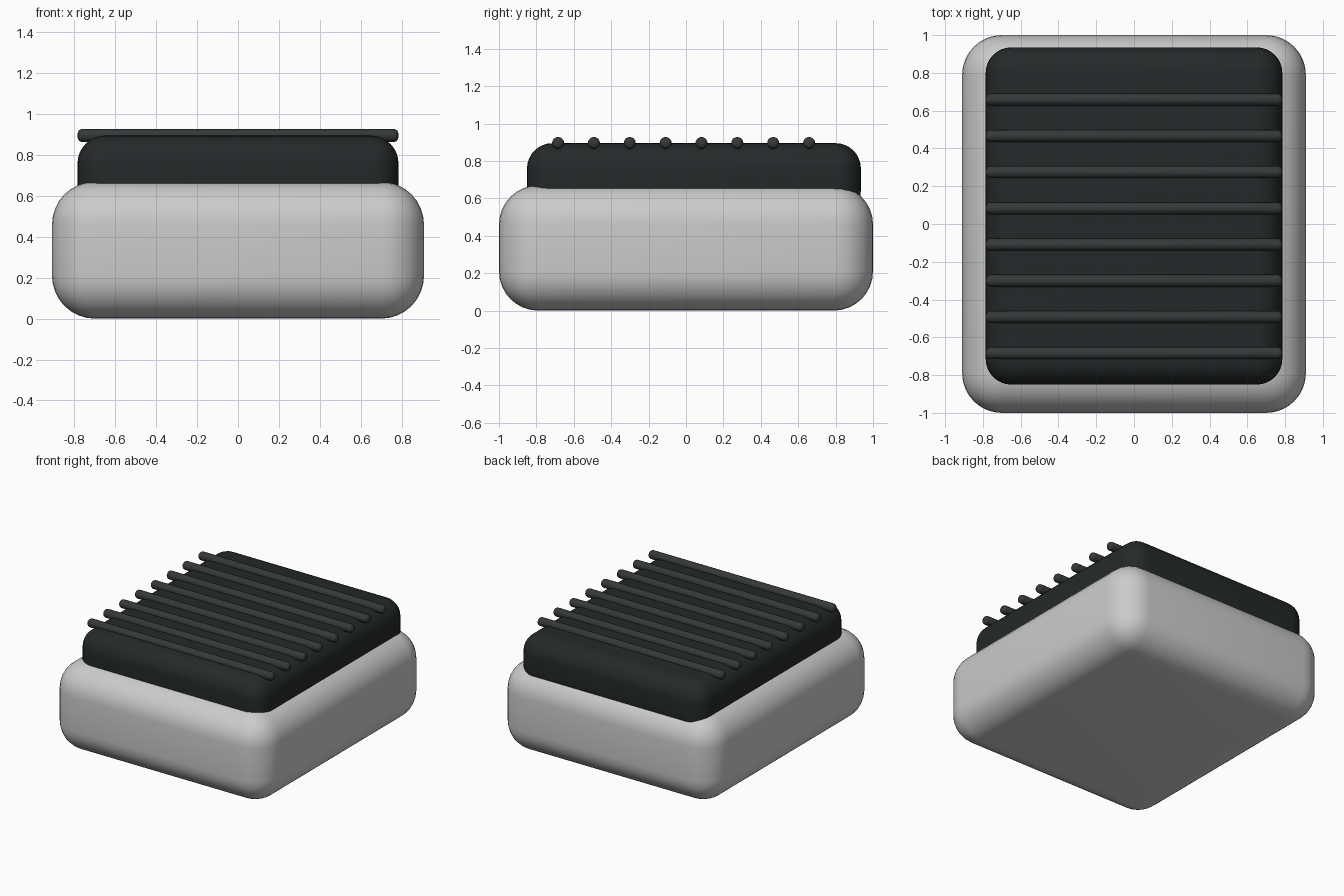
import bpy, math

if "Cube" in bpy.data.objects:
    bpy.data.objects.remove(bpy.data.objects["Cube"])


def material(name, rgb):
    m = bpy.data.materials.new(name)
    m.diffuse_color = (*rgb, 1)
    m.use_nodes = True
    m.node_tree.nodes["Principled BSDF"].inputs["Base Color"].default_value = m.diffuse_color
    return m


def finish(ob, name, radius, segments, mat=None):
    """Round the edges, shade smooth and colour a part."""
    ob.name = name
    bpy.ops.object.transform_apply(location=False, rotation=True, scale=True)
    bev = ob.modifiers.new("round", 'BEVEL')
    bev.width = radius
    bev.segments = segments
    bev.limit_method = 'ANGLE'
    bev.angle_limit = math.radians(40)
    bpy.ops.object.modifier_apply(modifier=bev.name)
    bpy.ops.object.shade_smooth_by_angle(angle=math.radians(40))
    if mat:
        ob.data.materials.append(mat)


def rounded_box(name, lo, hi, radius, segments, mat=None):
    bpy.ops.mesh.primitive_cube_add(size=1, location=[(a + b) / 2 for a, b in zip(lo, hi)])
    ob = bpy.context.object
    ob.scale = [b - a for a, b in zip(lo, hi)]
    finish(ob, name, radius, segments, mat)


dark = material("dark_rubber", (0.018, 0.022, 0.022))
ridge = material("ridge_rubber", (0.036, 0.04, 0.042))

# Grey base block
rounded_box("base", (-0.91, -1, 0), (0.91, 1, 0.67), 0.21, 8)

# Dark pad sunk into the top, set slightly towards the back
rounded_box("pad", (-0.785, -0.85, 0.51), (0.785, 0.935, 0.895), 0.135, 8, dark)

# Eight grip ridges across the pad
for i in range(8):
    bpy.ops.mesh.primitive_cylinder_add(
        vertices=20, radius=0.032, depth=1.57,
        location=(0, -0.684 + i * 0.1917, 0.896), rotation=(0, math.pi / 2, 0))
    finish(bpy.context.object, f"ridge_{i + 1}", 0.024, 4, ridge)
